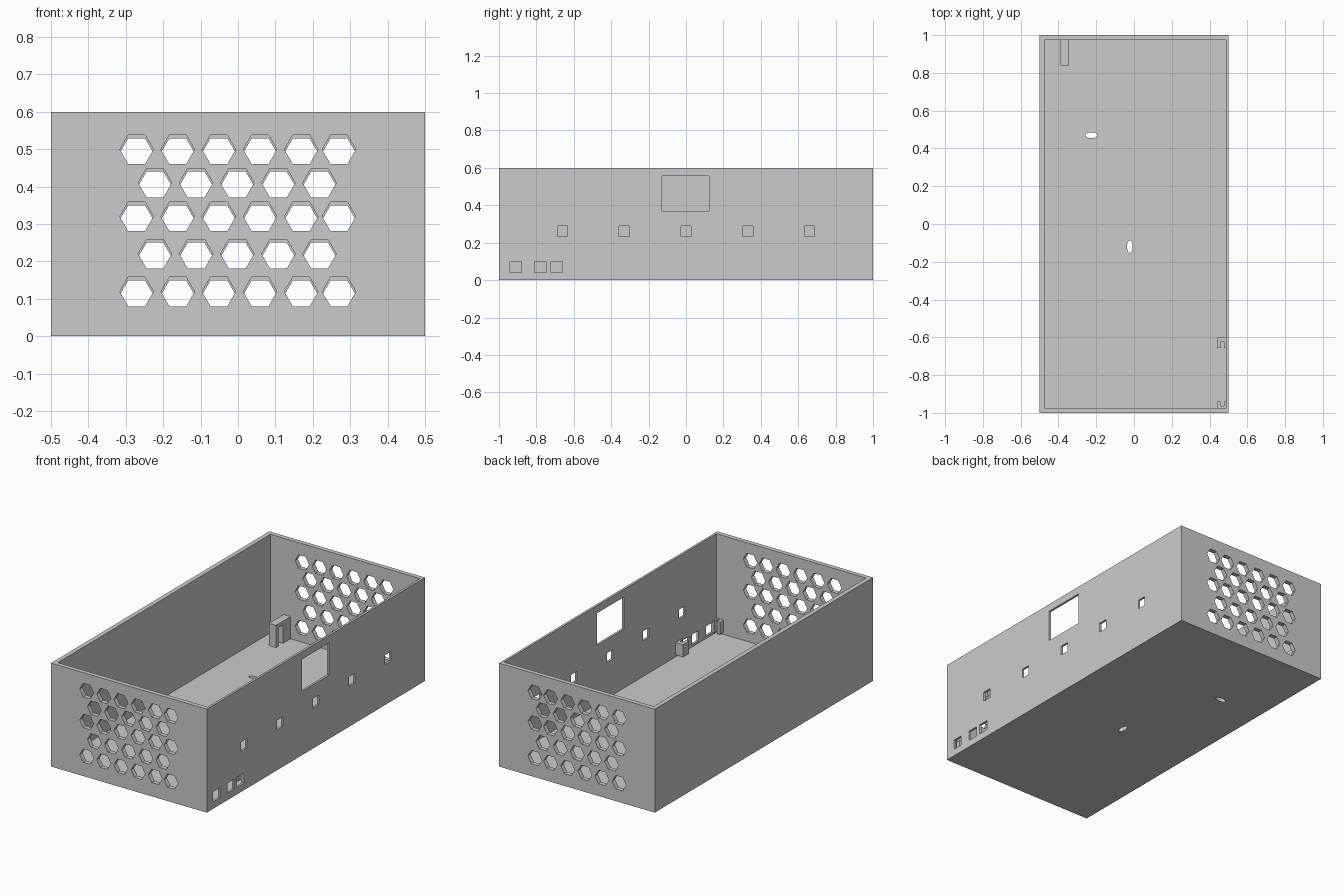
import bpy, bmesh, math
from mathutils import Matrix, Vector

cube = bpy.data.objects.get("Cube")
if cube:
    bpy.data.objects.remove(cube, do_unlink=True)

grey = bpy.data.materials.new("plain grey")
grey.use_nodes = True
COLOUR = (0.6, 0.6, 0.6, 1)
grey.diffuse_color = COLOUR
grey.node_tree.nodes["Principled BSDF"].inputs["Base Color"].default_value = COLOUR


def box(bm, lo, hi):
    lo, hi = Vector(lo), Vector(hi)
    m = Matrix.Translation((lo + hi) / 2) @ Matrix.Diagonal((*(hi - lo), 1))
    bmesh.ops.create_cube(bm, size=1, matrix=m)


def prism(bm, sides, centre, rx, ry, depth, turn=Matrix.Identity(4)):
    m = Matrix.Translation(centre) @ turn @ Matrix.Diagonal((rx, ry, depth, 1))
    bmesh.ops.create_cone(bm, cap_ends=True, segments=sides, radius1=1,
                          radius2=1, depth=1, matrix=m)


def finish(bm, name):
    bmesh.ops.recalc_face_normals(bm, faces=bm.faces)
    mesh = bpy.data.meshes.new(name)
    bm.to_mesh(mesh)
    bm.free()
    mesh.materials.append(grey)
    obj = bpy.data.objects.new(name, mesh)
    bpy.context.scene.collection.objects.link(obj)
    return obj


def cut(obj, cutter):
    mod = obj.modifiers.new("cut", "BOOLEAN")
    mod.operation, mod.solver, mod.object = "DIFFERENCE", "EXACT", cutter
    bpy.context.view_layer.update()
    graph = bpy.context.evaluated_depsgraph_get()
    mesh = bpy.data.meshes.new_from_object(obj.evaluated_get(graph))
    obj.modifiers.clear()
    obj.data = mesh
    bpy.data.objects.remove(cutter, do_unlink=True)


WALL, FLOOR = 0.026, 0.028
X_IN, Y_IN = 0.487, 1 - WALL   # the +x wall is thinner

# Open tray
bm = bmesh.new()
box(bm, (-0.5, -1, 0), (0.5, 1, 0.6))
case = finish(bm, "case")
bm = bmesh.new()
box(bm, (WALL - 0.5, -Y_IN, FLOOR), (X_IN, Y_IN, 1))
cut(case, finish(bm, "cavity_cutter"))

# Hexagonal vents in both end walls
bm = bmesh.new()
upright = Matrix.Rotation(math.pi / 2, 4, "X") @ Matrix.Rotation(math.pi / 2, 4, "Z")
HEX = 0.045
wide_row = [-0.271, -0.161, -0.051, 0.059, 0.169, 0.27]
narrow_row = [-0.222 + 0.11 * i for i in range(5)]
for row, z in enumerate((0.499, 0.41, 0.32, 0.22, 0.119)):
    for x in narrow_row if row % 2 else wide_row:
        for y, drop in ((-1, 0), (1, 0.009)):
            # corners point sideways
            prism(bm, 6, (x, y, z - drop), HEX, HEX, 0.1, upright)

# Window, button holes and ports in the +x wall
def side_hole(y, z, width, height):
    box(bm, (0.46, y - width / 2, z - height / 2), (0.54, y + width / 2, z + height / 2))

side_hole(-0.003, 0.463, 0.25, 0.186)
for i in range(-2, 3):
    side_hole(i * 0.33, 0.262, 0.055, 0.055)
for y in (-0.91, -0.78, -0.69):
    side_hole(y, 0.07, 0.062, 0.058)

# Oval slots in the floor
prism(bm, 32, (-0.225, 0.47, 0), 0.033, 0.015, 0.1)
prism(bm, 32, (-0.022, -0.12, 0), 0.015, 0.033, 0.1)
cut(case, finish(bm, "opening_cutter"))


# Slotted board holders beside the ports
def board_holder(name, y_closed, y_slot, y_open):
    bm = bmesh.new()
    for x0, x1, ya, yb in ((0.44, 0.459, y_closed, y_open),
                           (0.477, X_IN, y_closed, y_open),
                           (0.459, 0.477, y_closed, y_slot)):
        box(bm, (x0, min(ya, yb), 0.04), (x1, max(ya, yb), 0.112))
    return finish(bm, name)

board_holder("rear_board_holder", -0.6, -0.625, -0.656)
board_holder("front_board_holder", -Y_IN, -0.964, -0.94)

# Bridge-shaped bracket on the back wall
bm = bmesh.new()
for y0, y1, z0 in ((0.84, 0.865, FLOOR), (0.905, Y_IN, FLOOR), (0.865, 0.905, 0.135)):
    box(bm, (-0.39, y0, z0), (-0.345, y1, 0.157))
finish(bm, "back_bracket")
